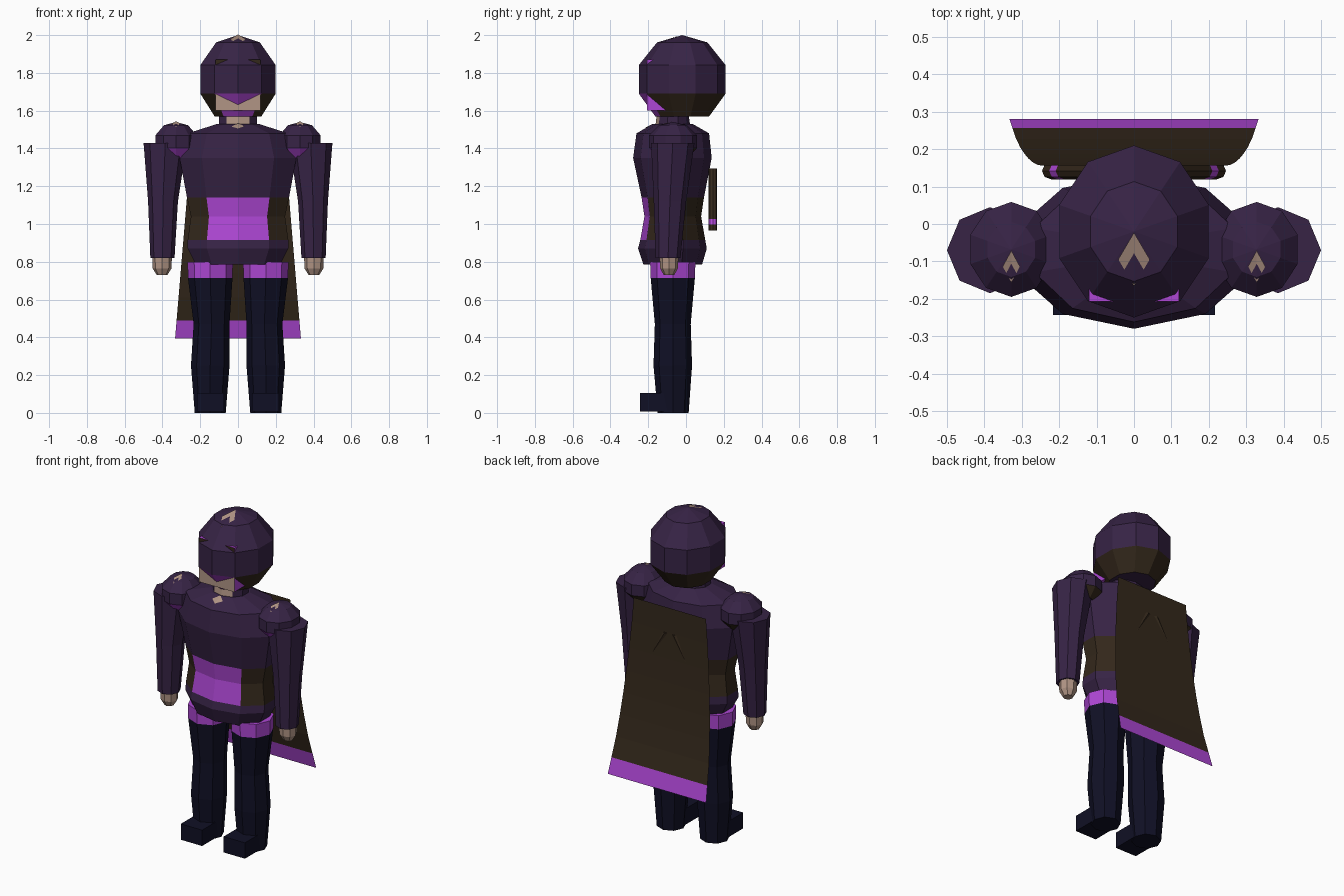
import bpy, bmesh, math
from mathutils import Vector
from mathutils.bvhtree import BVHTree

old = bpy.data.objects.get("Cube")
if old:
    bpy.data.objects.remove(old, do_unlink=True)

# Flat colours
COLOURS = {
    "dark_purple": (0.038, 0.017, 0.060),
    "brown": (0.034, 0.021, 0.011),
    "bright_purple": (0.42, 0.062, 0.66),
    "skin": (0.44, 0.30, 0.235),
    "navy": (0.005, 0.005, 0.018),
}
NAMES = list(COLOURS)
DARK, BROWN, BRIGHT, SKIN, NAVY = range(len(NAMES))
for name, rgb in COLOURS.items():
    mat = bpy.data.materials.new(name)
    mat.use_nodes = True
    mat.diffuse_color = (*rgb, 1)
    bsdf = mat.node_tree.nodes["Principled BSDF"]
    bsdf.inputs["Base Color"].default_value = (*rgb, 1)
    bsdf.inputs["Roughness"].default_value = 0.8


def finish(name, bm, closed=True):
    if closed:
        bmesh.ops.recalc_face_normals(bm, faces=bm.faces)
    mesh = bpy.data.meshes.new(name)
    bm.to_mesh(mesh)
    bm.free()
    for n in NAMES:
        mesh.materials.append(bpy.data.materials[n])
    obj = bpy.data.objects.new(name, mesh)
    bpy.context.collection.objects.link(obj)
    return obj


def loft(name, rings, sides, colour, x=0.0):
    """Stack of rings (z, x, y, rx, ry), first corner at the front.
    colour(row, is_front) gives the material of each side face."""
    bm = bmesh.new()
    loops = []
    for z, cx, cy, rx, ry in rings:
        loop = []
        for k in range(sides):
            a = 2 * math.pi * k / sides
            loop.append(bm.verts.new((x + cx + rx * math.sin(a), cy - ry * math.cos(a), z)))
        loops.append(loop)
    for row, (a, b) in enumerate(zip(loops, loops[1:])):
        for k in range(sides):
            j = (k + 1) % sides
            f = bm.faces.new((a[k], a[j], b[j], b[k]))
            f.material_index = colour(row, k in (0, sides - 1))
    for row, loop in ((0, loops[0]), (len(rings) - 2, loops[-1])):
        f = bm.faces.new(loop)
        f.material_index = colour(row, False)
    bmesh.ops.remove_doubles(bm, verts=bm.verts, dist=0.0005)
    return finish(name, bm)


def box(name, lo, hi, colour):
    bm = bmesh.new()
    bmesh.ops.create_cube(bm, size=1)
    for v in bm.verts:
        v.co = [l + (h - l) * (c + 0.5) for l, h, c in zip(lo, hi, v.co)]
    for f in bm.faces:
        f.material_index = colour
    return finish(name, bm)


def kite(name, target, x, back, front, half):
    """Thin kite-shaped plate laid on top of a part."""
    tree = BVHTree.FromPolygons([v.co for v in target.data.vertices],
                                [p.vertices for p in target.data.polygons])
    mid = (back + front) / 2
    bm = bmesh.new()
    pts = []
    for px, py in ((x, back), (x - half, mid), (x, front), (x + half, mid)):
        hit = tree.ray_cast(Vector((px, py, 3)), Vector((0, 0, -1)))[0]
        pts.append(bm.verts.new(hit + Vector((0, -0.001, 0.004))))
    for tri in ((0, 1, 2), (0, 2, 3)):
        bm.faces.new([pts[i] for i in tri]).material_index = SKIN
    return finish(name, bm, closed=False)


def dome(name, x, y, top, height, rx, ry):
    """Ten-sided rounded shell used for the hood and shoulder pads."""
    profile = ((1, 0.62), (0.72, 1), (0.37, 1), (0.09, 0.58), (0, 0.001))
    rings = [(top - height * d, 0, y, rx * r, ry * r) for d, r in profile]

    def colour(row, front):
        if row == 0:
            return BRIGHT if front else BROWN
        return DARK
    obj = loft(name, rings, 10, colour, x)
    for p in obj.data.polygons:
        if p.normal.z < -0.9:
            p.material_index = DARK
    return obj


# Head: hood with a boxy face showing through
hood = dome("hood", 0, -0.02, 2.0, 0.43, 0.21, 0.23)
kite("hood_mark", hood, 0, -0.022, -0.165, 0.042)
face = box("face", (-0.12, -0.207, 1.6), (0.12, -0.02, 1.87), BRIGHT)
bm = bmesh.new()
bm.from_mesh(face.data)
bmesh.ops.bisect_plane(bm, geom=bm.verts[:] + bm.edges[:] + bm.faces[:],
                       plane_co=(0, 0, 1.69), plane_no=(0, 0, 1))
for f in bm.faces:
    if f.normal.y < -0.9:
        f.material_index = SKIN if f.calc_center_median().z < 1.69 else BROWN
bm.to_mesh(face.data)
bm.free()

loft("neck", [(1.50, 0, -0.07, 0.105, 0.095), (1.61, 0, -0.07, 0.105, 0.08)], 10,
     lambda row, front: SKIN if front else DARK)

# Torso: hips, brown waist with bright front panel, chest
torso = loft("torso", [
    (0.785, 0, -0.07, 0.235, 0.155),
    (0.87, 0, -0.072, 0.28, 0.182),
    (0.915, 0, -0.07, 0.28, 0.172),
    (1.04, 0, -0.07, 0.262, 0.15),
    (1.14, 0, -0.07, 0.284, 0.165),
    (1.35, 0, -0.072, 0.325, 0.208),
    (1.48, 0, -0.07, 0.28, 0.192),
    (1.53, 0, -0.07, 0.115, 0.105)], 10,
    lambda row, front: (BRIGHT if front else BROWN) if row in (2, 3) else DARK)
kite("collar_mark", torso, 0, -0.168, -0.225, 0.035)

for s, side in ((1, "left"), (-1, "right")):
    # Shoulder pad, arm and hand
    pad = dome(side + "_shoulder_pad", s * 0.328, -0.068, 1.54, 0.19, 0.115, 0.127)
    kite(side + "_shoulder_mark", pad, s * 0.328, -0.07, -0.155, 0.023)
    loft(side + "_arm", [
        (0.82, s * 0.40, -0.095, 0.064, 0.066),
        (1.12, s * 0.397, -0.085, 0.079, 0.086),
        (1.43, s * 0.385, -0.07, 0.115, 0.115)], 8, lambda row, front: DARK)
    loft(side + "_hand", [
        (0.73, s * 0.402, -0.09, 0.028, 0.028),
        (0.765, s * 0.402, -0.09, 0.05, 0.047),
        (0.825, s * 0.402, -0.09, 0.052, 0.05)], 8, lambda row, front: SKIN)

    # Leg with bright thigh band, and foot
    loft(side + "_leg", [
        (0, s * 0.147, -0.068, 0.082, 0.082),
        (0.25, s * 0.147, -0.07, 0.102, 0.102),
        (0.47, s * 0.14, -0.07, 0.095, 0.095),
        (0.715, s * 0.147, -0.07, 0.118, 0.117),
        (0.80, s * 0.147, -0.07, 0.12, 0.12)], 8,
        lambda row, front: BRIGHT if row == 3 else NAVY)
    box(side + "_foot", (s * 0.145 - 0.072, -0.243, 0.008),
        (s * 0.145 + 0.072, -0.06, 0.105), NAVY)

    # Slanted baton under the cape, with a bright band near its lower end
    stops = (0, 0.1, 0.19, 1)
    low, high = Vector((0.222, 0.142, 0.965)), Vector((0.03, 0.142, 1.295))
    rings = []
    for t in stops:
        p = low.lerp(high, t)
        rings.append((p.z, s * p.x, p.y, 0.024, 0.0225))
    loft(side + "_baton", rings, 8, lambda row, front: BRIGHT if row == 1 else BROWN)

# Cape: thin sheet that widens and sweeps back towards a bright hem
bm = bmesh.new()
prev = None
for z, y in ((1.45, 0.156), (1.3, 0.158), (1.14, 0.165), (1.0, 0.175), (0.87, 0.188),
             (0.74, 0.205), (0.61, 0.227), (0.49, 0.257), (0.395, 0.281)):
    half = 0.333 - 0.084 * (z - 0.395)
    row = [bm.verts.new((half, y, z)), bm.verts.new((-half, y, z))]
    if prev:
        f = bm.faces.new((prev[0], prev[1], row[1], row[0]))
        f.material_index = BRIGHT if z < 0.45 else BROWN
    prev = row
finish("cape", bm, closed=False)
